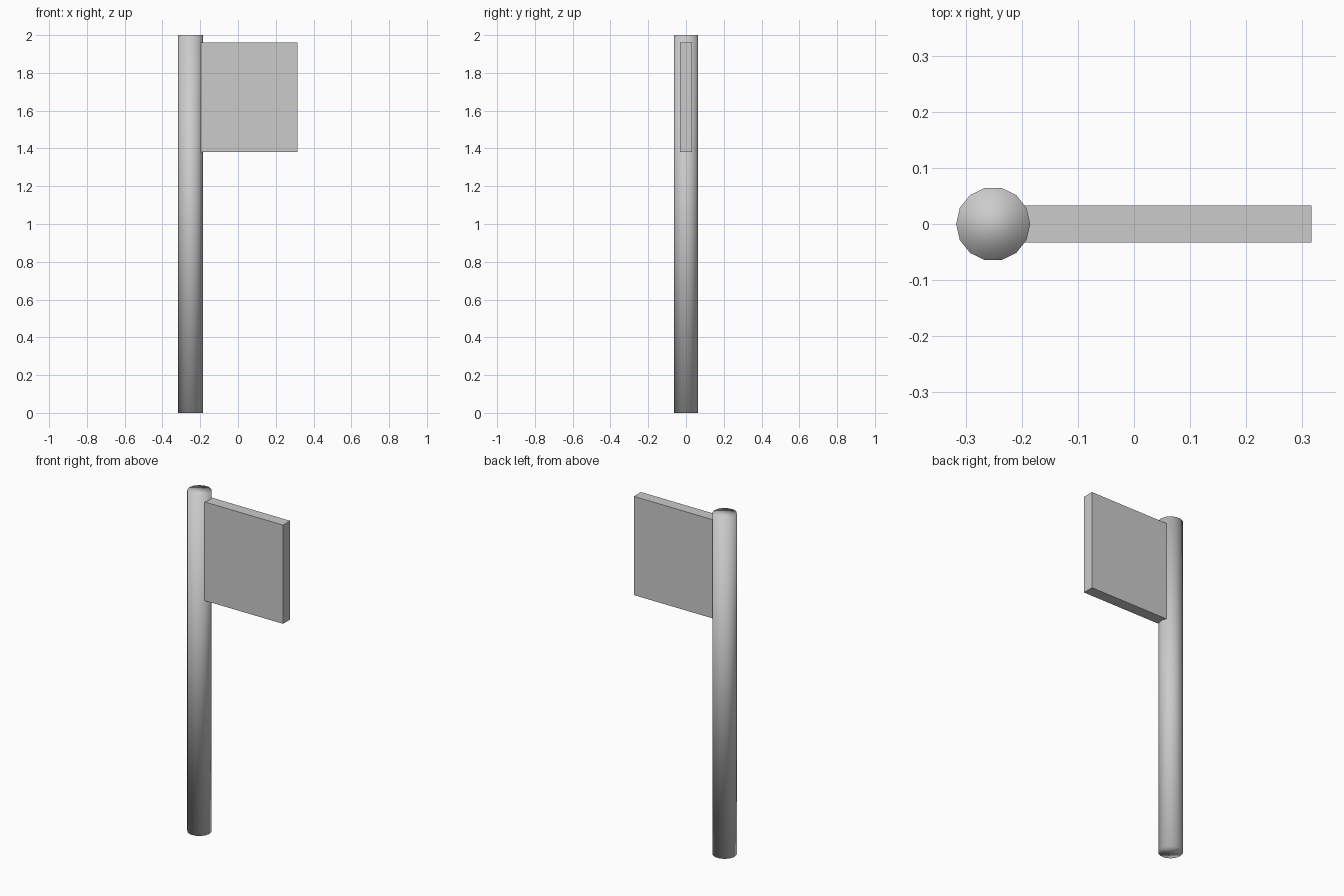
import bpy
import math

cube = bpy.data.objects.get("Cube")
if cube:
    bpy.data.objects.remove(cube, do_unlink=True)

# Single plain grey
grey = bpy.data.materials.new("light_grey")
grey.use_nodes = True
colour = (0.6, 0.6, 0.6, 1)
grey.diffuse_color = colour
grey.node_tree.nodes["Principled BSDF"].inputs["Base Color"].default_value = colour

# Pole: fourteen-sided cylinder with corners on the x axis, smooth over the caps
bpy.ops.mesh.primitive_cylinder_add(
    vertices=14, radius=0.066, depth=2, location=(-0.251, 0, 1),
    rotation=(0, 0, math.pi / 2))
pole = bpy.context.object
pole.name = "pole"
pole.data.materials.append(grey)
bpy.ops.object.shade_smooth()

# Flag: flat-faced slab set into the side of the pole
left, right, bottom, top = -0.2, 0.316, 1.38, 1.96
bpy.ops.mesh.primitive_cube_add(
    size=1, location=((left + right) / 2, 0, (bottom + top) / 2))
flag = bpy.context.object
flag.name = "flag"
flag.scale = (right - left, 0.066, top - bottom)
bpy.ops.object.transform_apply(location=False, rotation=False, scale=True)
flag.data.materials.append(grey)
